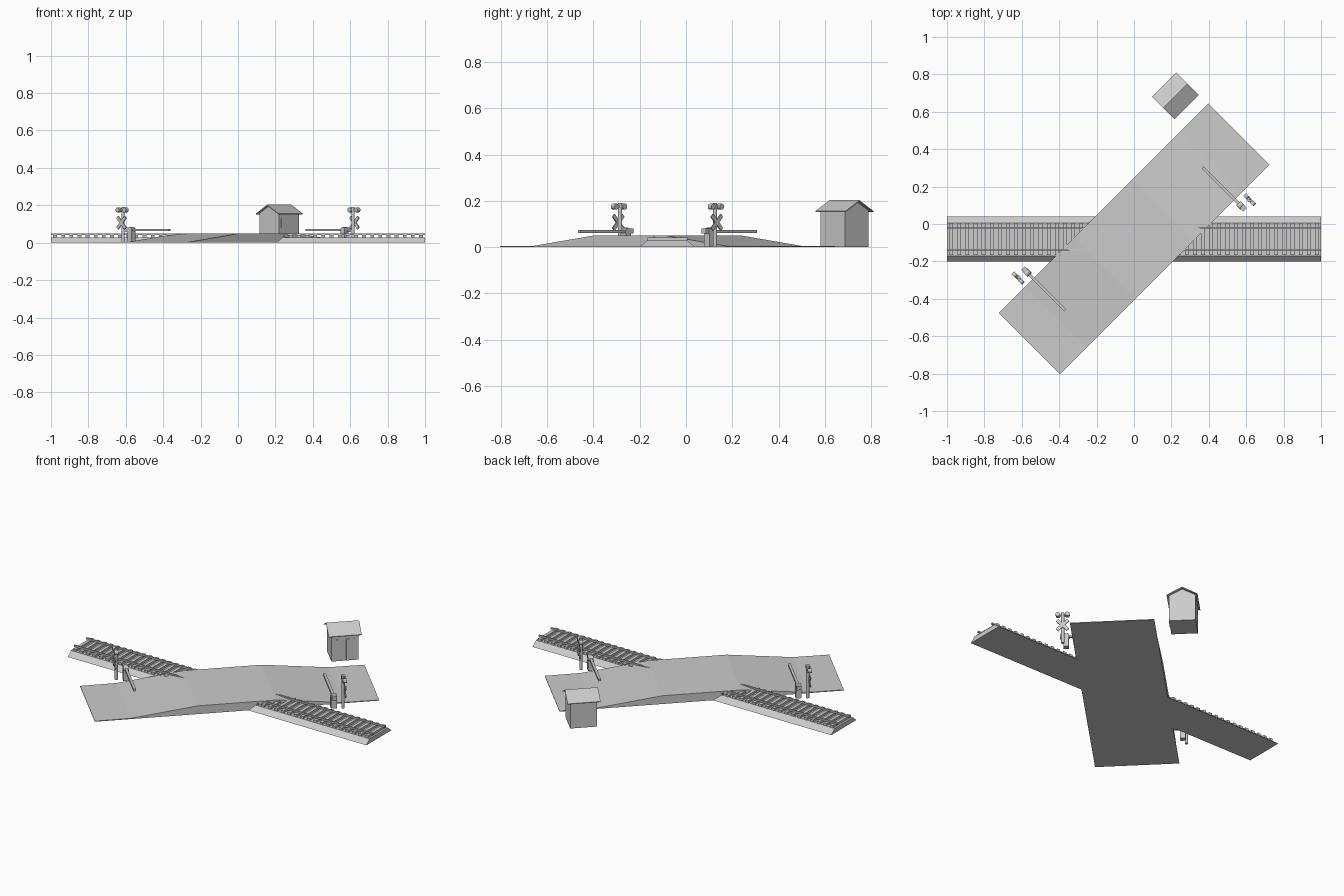
import bpy, bmesh
from math import radians
from mathutils import Matrix, Vector

cube = bpy.data.objects.get("Cube")
if cube:
    bpy.data.objects.remove(cube, do_unlink=True)

grey = bpy.data.materials.new("light grey")
grey.use_nodes = True
grey.diffuse_color = (0.6, 0.6, 0.6, 1)
grey.node_tree.nodes["Principled BSDF"].inputs["Base Color"].default_value = (0.6, 0.6, 0.6, 1)

TRACK = Matrix.Translation((0, -0.08, 0))           # x runs along the rails
ROAD = TRACK @ Matrix.Rotation(radians(45), 4, "Z")  # x runs along the road


def finish(name, bm, frame):
    bmesh.ops.recalc_face_normals(bm, faces=bm.faces)
    mesh = bpy.data.meshes.new(name)
    bm.to_mesh(mesh)
    bm.free()
    mesh.materials.append(grey)
    obj = bpy.data.objects.new(name, mesh)
    obj.matrix_world = frame
    bpy.context.collection.objects.link(obj)
    return obj


def add_box(bm, centre, size, turn=Matrix()):
    m = Matrix.Translation(centre) @ turn @ Matrix.Diagonal((*size, 1))
    bmesh.ops.create_cube(bm, size=1, matrix=m)


def box(name, frame, centre, size, turn=Matrix()):
    bm = bmesh.new()
    add_box(bm, centre, size, turn)
    return finish(name, bm, frame)


def cylinder(name, frame, centre, radius, depth, axis="Z", sides=12):
    bm = bmesh.new()
    turn = {"Z": Matrix(), "X": Matrix.Rotation(radians(90), 4, "Y")}[axis]
    bmesh.ops.create_cone(bm, cap_ends=True, segments=sides, radius1=radius, radius2=radius,
                          depth=depth, matrix=Matrix.Translation(centre) @ turn)
    return finish(name, bm, frame)


def extrude(name, frame, profile, length, along):
    """Solid from a closed profile; 'along' is the extruded axis, x or y."""
    bm = bmesh.new()
    place = (lambda a, z, d: (d, a, z)) if along == "x" else (lambda a, z, d: (a, d, z))
    face = bm.faces.new([bm.verts.new(place(a, z, -length / 2)) for a, z in profile])
    new = bmesh.ops.extrude_face_region(bm, geom=[face])["geom"]
    move = Vector(place(0, 0, length))
    bmesh.ops.translate(bm, vec=move, verts=[v for v in new if isinstance(v, bmesh.types.BMVert)])
    return finish(name, bm, frame)


# Gravel bed, sleepers and rails
extrude("track_bed", TRACK, [(-0.12, 0), (0.12, 0), (0.085, 0.028), (-0.09, 0.028)], 2, "x")
bm = bmesh.new()
count = 46
for i in range(count):
    add_box(bm, (-0.978 + i * 1.956 / (count - 1), 0, 0.034), (0.02, 0.172, 0.014))
finish("sleepers", bm, TRACK)
for side, name in ((1, "left_rail"), (-1, "right_rail")):
    box(name, TRACK, (0, side * 0.058, 0.0452), (2, 0.009, 0.0096))

# Road with a ramp on each side of the rails
half = [(0.22, 0.05), (0.59, 0.005), (0.792, 0.004)]
top = [(-x, z) for x, z in reversed(half)] + half
extrude("road", ROAD, [(-0.792, 0), *top, (0.792, 0)], 0.464, "y")

# Warning sign and barrier, repeated on the opposite side
for angle, tag in ((0, "front"), (180, "back")):
    frame = ROAD @ Matrix.Rotation(radians(angle), 4, "Z")
    x, y = -0.58, 0.29
    cylinder(tag + "_sign_post", frame, (x, y, 0.095), 0.009, 0.19)
    for tilt in (45, -45):
        box(tag + "_cross_board", frame, (x - 0.011, y, 0.107), (0.006, 0.085, 0.018),
            Matrix.Rotation(radians(tilt), 4, "X"))
    box(tag + "_lamp_bar", frame, (x, y, 0.175), (0.01, 0.05, 0.008))
    for side in (-1, 1):
        cylinder(tag + "_lamp", frame, (x - 0.006, y + side * 0.026, 0.175), 0.013, 0.022, "X")

    x, y = -0.53, 0.275
    box(tag + "_barrier_base", frame, (x, y, 0.03), (0.032, 0.03, 0.06))
    cylinder(tag + "_barrier_pivot", frame, (x, y, 0.067), 0.017, 0.03, "X")
    box(tag + "_barrier_counterweight", frame, (x, y + 0.018, 0.069), (0.026, 0.032, 0.022))
    box(tag + "_barrier_arm", frame, (x, y - 0.143, 0.068), (0.015, 0.285, 0.013))

# Keeper's hut
HUT = ROAD @ Matrix.Translation((0.697, 0.385, 0))
extrude("hut_walls", HUT, [(-0.073, 0), (0.073, 0), (0.073, 0.16), (0, 0.197), (-0.073, 0.16)],
        0.15, "x")
extrude("hut_roof", HUT, [(-0.085, 0.156), (0, 0.203), (0.085, 0.156), (0.085, 0.152),
                          (0, 0.197), (-0.085, 0.152)], 0.184, "x")
box("hut_window", HUT, (-0.038, -0.073, 0.105), (0.04, 0.004, 0.05))
box("hut_door", HUT, (0.03, -0.073, 0.066), (0.045, 0.004, 0.13))
